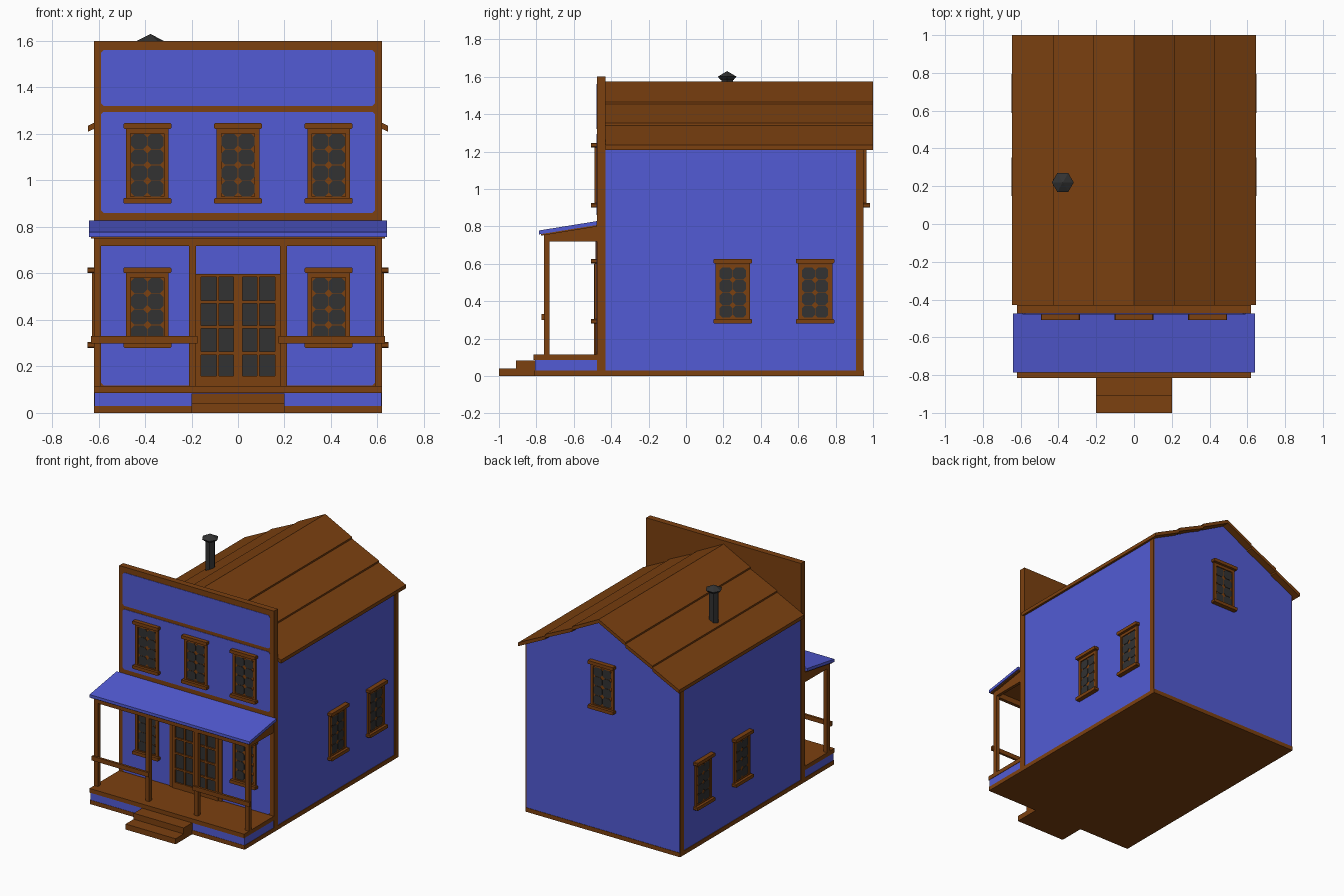
import bpy, bmesh, math
from mathutils import Matrix, Vector

if "Cube" in bpy.data.objects:
    bpy.data.objects.remove(bpy.data.objects["Cube"])


def mat(name, rgb):
    m = bpy.data.materials.new(name)
    m.diffuse_color = (*rgb, 1)
    m.use_nodes = True
    m.node_tree.nodes["Principled BSDF"].inputs["Base Color"].default_value = m.diffuse_color
    return m


BLUE = mat("blue_paint", (0.085, 0.105, 0.66))
BROWN = mat("brown_wood", (0.2, 0.052, 0.005))
DARK = mat("charcoal", (0.032, 0.032, 0.032))


def prism(bm, pts, y0, y1, M=Matrix()):
    """Extrude an x-z outline from y0 to y1, optionally placed by M."""
    a = [bm.verts.new(M @ Vector((x, y0, z))) for x, z in pts]
    b = [bm.verts.new(M @ Vector((x, y1, z))) for x, z in pts]
    bm.faces.new(a)
    bm.faces.new(b[::-1])
    n = len(pts)
    for i in range(n):
        bm.faces.new((a[i], b[i], b[(i + 1) % n], a[(i + 1) % n]))


def rect(x0, x1, z0, z1, c=0):
    """Rectangle outline with optional cut corners."""
    if not c:
        return [(x0, z0), (x1, z0), (x1, z1), (x0, z1)]
    return [(x0 + c, z0), (x1 - c, z0), (x1, z0 + c), (x1, z1 - c),
            (x1 - c, z1), (x0 + c, z1), (x0, z1 - c), (x0, z0 + c)]


def finish(name, bm, m):
    bmesh.ops.recalc_face_normals(bm, faces=bm.faces)
    me = bpy.data.meshes.new(name)
    bm.to_mesh(me)
    bm.free()
    me.materials.append(m)
    ob = bpy.data.objects.new(name, me)
    bpy.context.collection.objects.link(ob)
    return ob


def part(name, m, items, M=Matrix()):
    """One object from several (outline, y0, y1) prisms."""
    bm = bmesh.new()
    for pts, y0, y1 in items:
        prism(bm, pts, y0, y1, M)
    return finish(name, bm, m)


def box(x0, x1, y0, y1, z0, z1):
    return (rect(x0, x1, z0, z1), y0, y1)


# main building, base and corner trim
part("house_walls", BLUE, [([(-.615, .01), (.615, .01), (.615, 1.222), (0, 1.546),
                             (-.615, 1.222)], -.44, .95)])
part("base_trim", BROWN, [box(-.62, .62, -.81, .953, 0, .03)])
part("back_corner_trim", BROWN, [box(s * .60, s * .62, .91, .949, .03, 1.222) for s in (-1, 1)])

# gable roof of three lapping boards on each side
boards = []
for s in (-1, 1):
    for k in range(3):
        x0, x1 = .215 * k, .215 * (k + 1)
        t0 = 1.575 - .527 * x0 - (.008 if k else 0)
        t1 = 1.575 - .527 * x1 + (.004 if k < 2 else 0)
        boards.append(([(s * x0, t0), (s * x1, t1), (s * x1, t1 - .026), (s * x0, t0 - .026)], -.43, 1.0))
part("roof_boards", BROWN, boards)

# false front with painted panels
F = -.475
part("false_front", BROWN, [box(-.62, .62, F, -.43, 0, 1.6)])
part("front_panels", BLUE, [(rect(-.59, .59, z0, z1, .012), F - .003, F + .01)
                            for z0, z1 in ((.118, .80), (.86, 1.295), (1.32, 1.56))])


# windows: frame, sill, lintel and cut-corner panes
def window(name, x, y, z, angle):
    M = Matrix.Translation((x, y, z)) @ Matrix.Rotation(angle, 4, 'Z')
    part(name + "_frame", BROWN, [
        box(-.092, .092, -.006, .01, .01, .335),
        box(-.092, -.072, -.014, .01, .01, .335), box(.072, .092, -.014, .01, .01, .335),
        box(-.092, .092, -.014, .01, .302, .335), box(-.092, .092, -.014, .01, .01, .03),
        (rect(-.103, .103, 0, .024, .004), -.033, .01),
        (rect(-.103, .103, .322, .346, .004), -.033, .01)], M)
    panes = []
    for c in (-.036, .036):
        for r in range(4):
            z0 = .03 + r * .068
            panes.append((rect(c - .0345, c + .0345, z0 + .0015, z0 + .0665, .015), -.009, 0))
    part(name + "_panes", DARK, panes, M)


for i, x in enumerate((-.39, 0, .39)):
    window(f"upper_window_{i}", x, F, .90, 0)
    if x:
        window(f"lower_window_{i}", x, F, .28, 0)
for i, y in enumerate((.25, .69)):
    window(f"right_window_{i}", .615, y, .28, math.pi / 2)
    window(f"left_window_{i}", -.615, y, .28, -math.pi / 2)
window("back_window", 0, .95, .90, math.pi)

# double door: glass behind a grid of bars
part("door_glass", DARK, [box(-.17, .17, F - .006, F, .14, .59)])
bars = [box(x0, x1, F - .018, F, .115, .598) for x0, x1 in
        ((-.185, -.16), (-.093, -.081), (-.02, .02), (.081, .093), (.16, .185))]
bars += [box(-.185, .185, F - .016, F, z0, z1) for z0, z1 in
         ((.115, .158), (.25, .263), (.362, .375), (.47, .483), (.584, .598))]
part("door_frame", BROWN, bars)
part("door_side_trim", BROWN, [box(s * .18, s * .21, F - .010, F, .115, .75) for s in (-1, 1)])

# porch deck, skirt and steps
part("porch_deck", BROWN, [box(-.62, .62, -.815, F, .085, .115)])
part("porch_skirt", BLUE, [box(-.617, .617, -.808, F, .02, .09)])
part("front_steps", BROWN, [box(-.2, .2, -1, -.8, 0, .04), box(-.2, .2, -.908, -.8, .04, .083)])

# porch posts, beam and rails
part("porch_posts", BROWN, [box(x - .015, x + .015, -.76, -.73, .115, .765)
                            for x in (-.605, -.195, .195, .605)])
part("porch_beam", BROWN, [box(-.62, .62, -.76, -.735, .717, .765)])
part("porch_rails", BROWN, [box(min(s * .175, s * .632), max(s * .175, s * .632), -.772, -.755, .298, .33)
                            for s in (-1, 1)])

# porch roof: y-z profiles swept along x
T = Matrix.Rotation(math.pi / 2, 4, 'Z')   # local x -> y, local y -> -x
slope = [(-.785, .757), (F, .807), (F, .828), (-.785, .778)]
part("porch_roof", BLUE, [(slope, -.64, .64)], T)
part("porch_ceiling", BROWN, [([(-.775, .750), (F, .799), (F, .808), (-.775, .759)], -.632, .632)], T)
part("porch_side_boards", BROWN, [([(-.737, .72), (F, .72), (F, .803), (-.737, .762)], s * .595, s * .617)
                                  for s in (-1, 1)], T)

# six-sided stove pipe with pointed cap
bm = bmesh.new()
for r0, r1, z0, z1 in ((.035, .035, 1.32, 1.59), (.04, .058, 1.583, 1.6), (.058, 0, 1.6, 1.63)):
    bmesh.ops.create_cone(bm, cap_ends=True, segments=6, radius1=r0, radius2=r1, depth=z1 - z0,
                          matrix=Matrix.Translation((-.377, .22, (z0 + z1) / 2)) @ Matrix.Rotation(math.pi / 6, 4, 'Z'))
finish("stove_pipe", bm, DARK)
